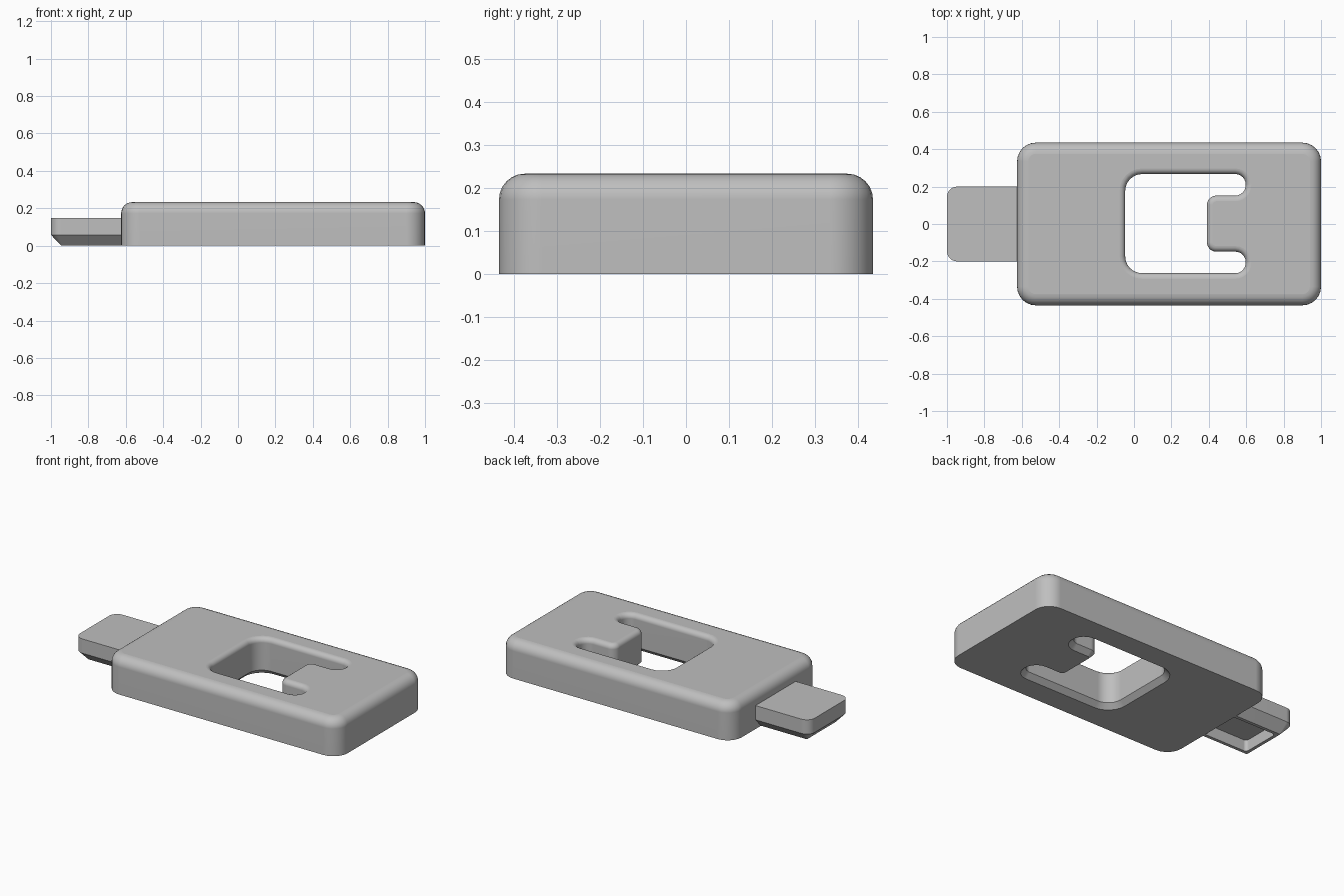
import bpy, bmesh
from math import sin, cos, pi
from mathutils import Vector

cube = bpy.data.objects.get("Cube")
if cube:
    bpy.data.objects.remove(cube)

grey = bpy.data.materials.new("plain_grey")
grey.use_nodes = True
grey.diffuse_color = (0.52, 0.52, 0.52, 1)
grey.node_tree.nodes["Principled BSDF"].inputs["Base Color"].default_value = (0.52, 0.52, 0.52, 1)

SEGMENTS = 6


def outline(corners, grow=0.0):
    """Rounded axis-aligned outline from anticlockwise (x, y, radius), offset by grow."""
    points = []
    count = len(corners)
    for i, (x, y, radius) in enumerate(corners):
        here = Vector((x, y))
        before = (here - Vector(corners[i - 1][:2])).normalized()
        after = (Vector(corners[(i + 1) % count][:2]) - here).normalized()
        out_a = Vector((before.y, -before.x))
        out_b = Vector((after.y, -after.x))
        turn = 1 if before.cross(after) > 0 else -1
        vertex = here + (out_a + out_b) * grow
        r = max(radius + turn * grow, 0.004)
        centre = vertex + (after - before) * r
        for k in range(SEGMENTS + 1):
            a = k / SEGMENTS * pi / 2
            points.append(centre + turn * r * (out_a * cos(a) + out_b * sin(a)))
    return points


def rectangle(x0, x1, half_y, r_left, r_right):
    return [(x0, -half_y, r_left), (x1, -half_y, r_right),
            (x1, half_y, r_right), (x0, half_y, r_left)]


def loft(bm, corners, levels):
    """Walls through (z, grow) levels; returns the first and last edge loops."""
    rings = [[bm.verts.new((p.x, p.y, z)) for p in outline(corners, g)] for z, g in levels]
    n = len(rings[0])
    for low, high in zip(rings, rings[1:]):
        for i in range(n):
            j = (i + 1) % n
            bm.faces.new((low[i], low[j], high[j], high[i]))
    return [[bm.edges.get((ring[i], ring[(i + 1) % n])) for i in range(n)]
            for ring in (rings[0], rings[-1])]


def cap(bm, *loops):
    edges = [e for loop in loops for e in loop]
    bmesh.ops.triangle_fill(bm, edges=edges, use_beauty=True, use_dissolve=False,
                            normal=(0, 0, 1))


def finish(bm, name):
    bmesh.ops.recalc_face_normals(bm, faces=bm.faces)
    mesh = bpy.data.meshes.new(name)
    bm.to_mesh(mesh)
    bm.free()
    mesh.materials.append(grey)
    obj = bpy.data.objects.new(name, mesh)
    bpy.context.collection.objects.link(obj)
    bpy.ops.object.select_all(action='DESELECT')
    obj.select_set(True)
    bpy.context.view_layer.objects.active = obj
    bpy.ops.object.shade_smooth_by_angle(angle=pi / 6)
    # Flat caps stay flat beside the rounded edges
    for face in mesh.polygons:
        if abs(face.normal.z) > 0.999:
            face.use_smooth = False
    weighted = obj.modifiers.new("even_shading", 'WEIGHTED_NORMAL')
    weighted.keep_sharp = True
    return obj


def fillet(top, radius, direction):
    """Quarter-round levels ending at the top."""
    steps = [k / SEGMENTS * pi / 2 for k in range(SEGMENTS + 1)]
    return [(top - radius + radius * sin(a), direction * radius * (1 - cos(a))) for a in steps]


# Body: rounded slab with a C-shaped opening around a central tab
HEIGHT = 0.233
body = bmesh.new()
shell = rectangle(-0.625, 1.0, 0.435, 0.1, 0.1)
opening = [(-0.047, -0.263, 0.09), (0.597, -0.263, 0.055), (0.597, -0.148, 0.055),
           (0.39, -0.148, 0.05), (0.39, 0.152, 0.05), (0.597, 0.152, 0.055),
           (0.597, 0.267, 0.055), (-0.047, 0.267, 0.09)]
shell_low, shell_high = loft(body, shell, [(0, 0)] + fillet(HEIGHT, 0.06, -1))
hole_low, hole_high = loft(body, opening, [(0, 0.03), (0.03, 0)] + fillet(HEIGHT, 0.03, 1))
cap(body, shell_low, hole_low)
cap(body, shell_high, hole_high)
finish(body, "body")

# Tongue: plate with undercut edges and a shallow pocket below
tongue = bmesh.new()
plate = rectangle(-1.0, -0.54, 0.2, 0.055, 0.005)
pocket = rectangle(-0.925, -0.61, 0.125, 0.02, 0.005)
plate_low, plate_high = loft(tongue, plate, [(0, -0.055), (0.058, 0), (0.148, 0)])
pocket_low, pocket_high = loft(tongue, pocket, [(0, 0), (0.07, 0)])
cap(tongue, plate_low, pocket_low)
cap(tongue, plate_high)
cap(tongue, pocket_high)
finish(tongue, "tongue")
